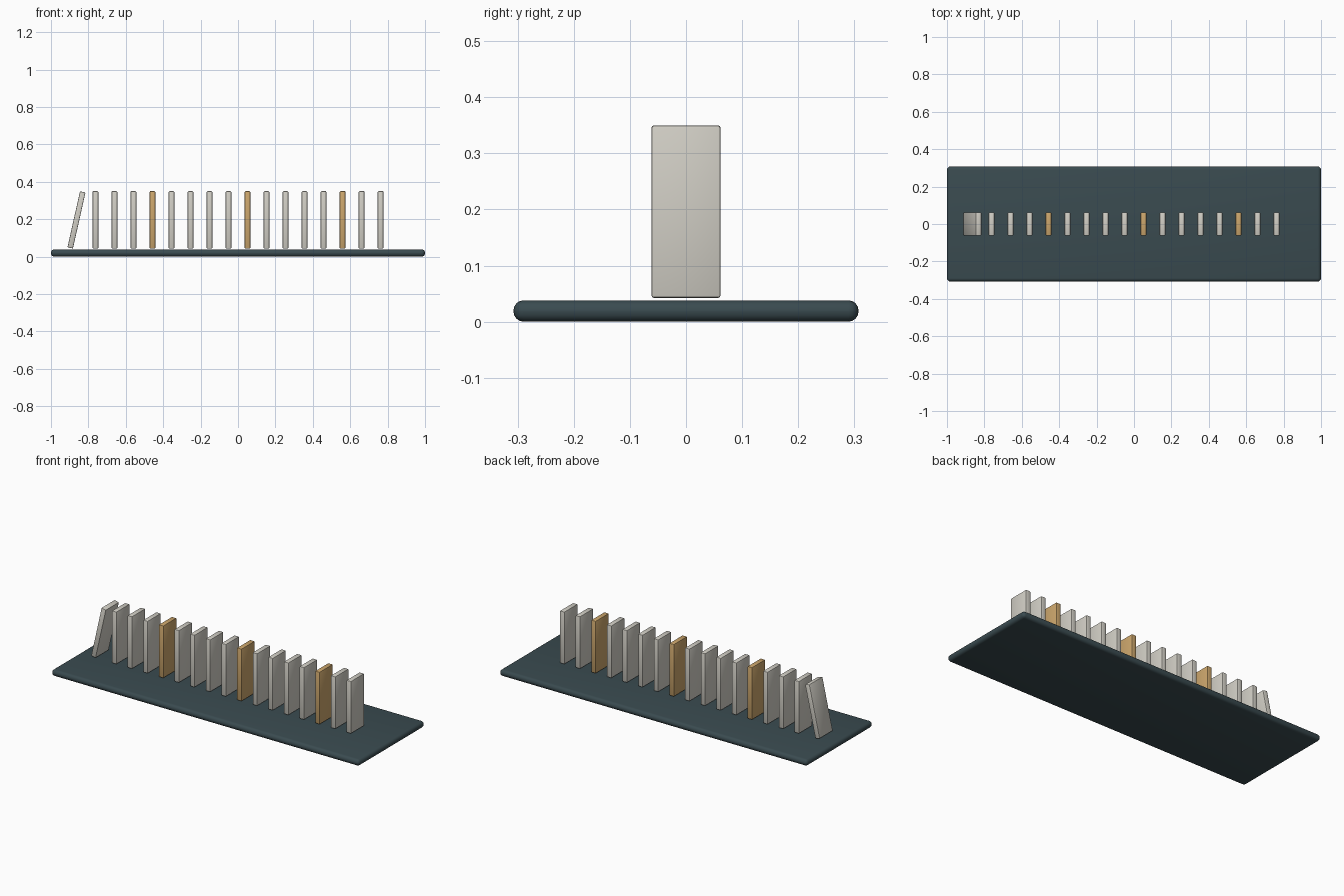
import bpy
from mathutils import Matrix

cube = bpy.data.objects.get("Cube")
if cube:
    bpy.data.objects.remove(cube, do_unlink=True)


def material(name, r, g, b):
    m = bpy.data.materials.new(name)
    m.use_nodes = True
    m.diffuse_color = (r, g, b, 1)
    m.node_tree.nodes["Principled BSDF"].inputs["Base Color"].default_value = (r, g, b, 1)
    return m


slate = material("dark slate", 0.042, 0.07, 0.08)
ivory = material("ivory", 0.64, 0.62, 0.56)
gold = material("warm gold", 0.6, 0.38, 0.15)


def rounded_box(name, centre, size, bevel, segments, mat, tilt=0.0):
    """Box with rounded edges, leaning by tilt around the y axis."""
    bpy.ops.mesh.primitive_cube_add(size=1, location=centre)
    ob = bpy.context.object
    ob.name = name
    ob.data.transform(Matrix.Diagonal((*size, 1)))
    ob.rotation_euler.y = tilt
    ob.data.materials.append(mat)
    mod = ob.modifiers.new("rounded edges", "BEVEL")
    mod.width = bevel
    mod.segments = segments
    bpy.ops.object.modifier_apply(modifier=mod.name)
    bpy.ops.object.shade_smooth_by_angle(angle=0.6)
    return ob


# Base board with fully rounded rim
BASE_H = 0.038
rounded_box("base_board", (0, 0, BASE_H / 2), (2, 0.615, BASE_H), 0.018, 4, slate)

# Row of upright tiles, every fifth one gold
TILE = (0.03, 0.123, 0.307)
TILE_Z = 0.196
FIRST, STEP = -0.762, 0.1016
for i in range(16):
    rounded_box(f"tile_{i + 1}", (FIRST + STEP * i, 0, TILE_Z), TILE, 0.004, 2,
                gold if i % 5 == 3 else ivory)

# Leading tile tipping towards the row
rounded_box("leaning_tile", (FIRST - STEP, 0, TILE_Z), TILE, 0.004, 2, ivory, tilt=0.22)
